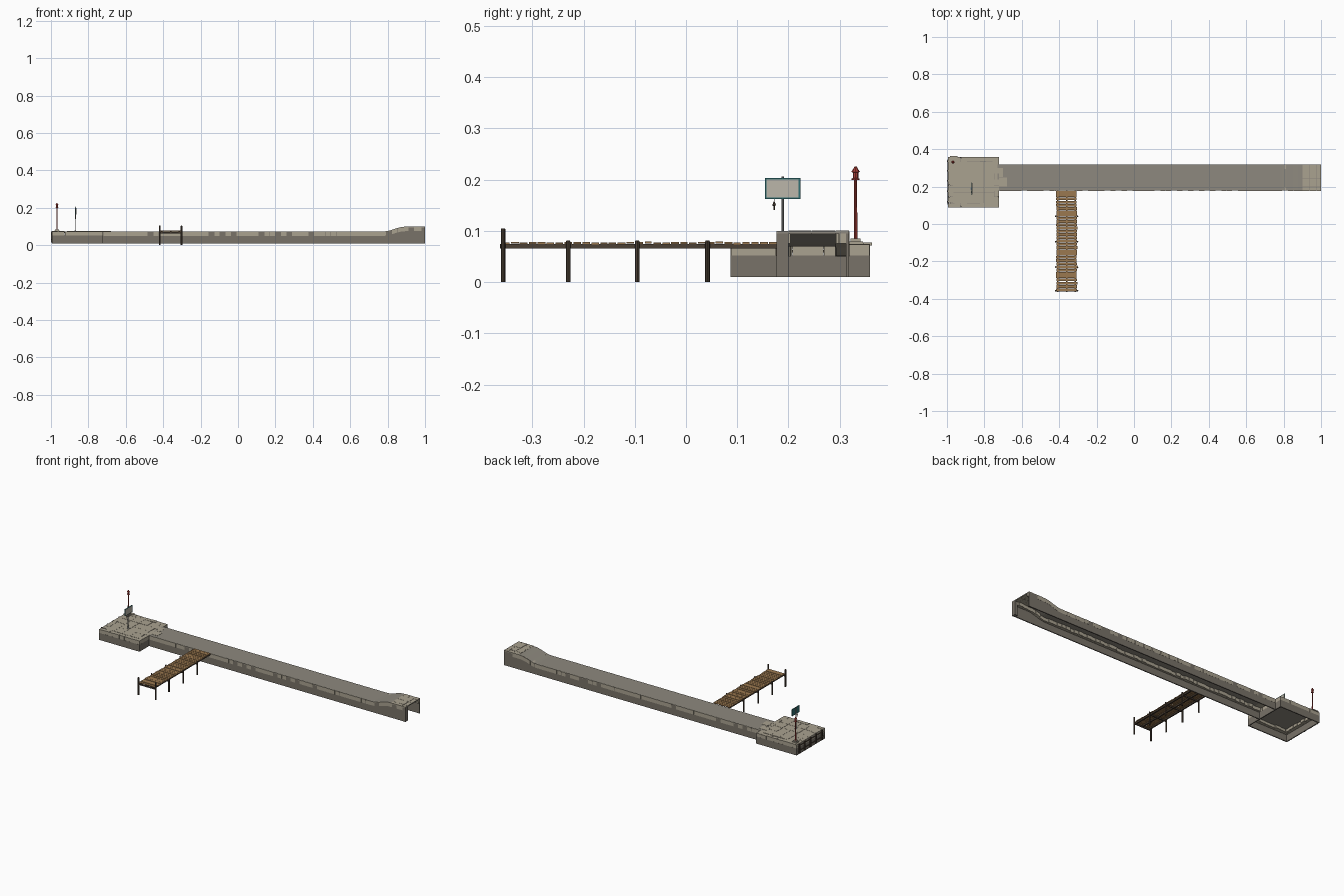
import bpy, bmesh, math, random
from mathutils import Matrix, Vector

if "Cube" in bpy.data.objects:
    bpy.data.objects.remove(bpy.data.objects["Cube"])

random.seed(4)
R = random.uniform

def mat(name, rgb):
    m = bpy.data.materials.new(name)
    m.diffuse_color = (*rgb, 1)
    m.use_nodes = True
    m.node_tree.nodes["Principled BSDF"].inputs["Base Color"].default_value = m.diffuse_color
    return m

STONE = mat("pale_stone", (0.40, 0.36, 0.28))
WALL = mat("wall_stone", (0.19, 0.17, 0.14))
DECK = mat("deck_stone", (0.27, 0.25, 0.21))
PLANK = mat("plank_wood", (0.33, 0.19, 0.08))
DARK = mat("dark_wood", (0.07, 0.05, 0.035))
RED = mat("red_paint", (0.40, 0.05, 0.04))
TEAL = mat("teal_paint", (0.03, 0.16, 0.17))
STEEL = mat("steel", (0.25, 0.26, 0.27))
CREAM = mat("cream_panel", (0.50, 0.47, 0.40))

def finish(name, bm, m):
    bmesh.ops.recalc_face_normals(bm, faces=bm.faces)
    me = bpy.data.meshes.new(name)
    bm.to_mesh(me)
    bm.free()
    ob = bpy.data.objects.new(name, me)
    me.materials.append(m)
    bpy.context.collection.objects.link(ob)
    return ob

def hexa(bm, x0, x1, y0, y1, z0, z1, rise=0.0):
    """Box whose x1 end is lifted by rise."""
    v = [bm.verts.new((x, y, z + (rise if x == x1 else 0)))
         for x in (x0, x1) for y in (y0, y1) for z in (z0, z1)]
    for f in ((0, 1, 3, 2), (4, 6, 7, 5), (0, 4, 5, 1), (2, 3, 7, 6), (0, 2, 6, 4), (1, 5, 7, 3)):
        bm.faces.new([v[i] for i in f])

def boxes(name, items, m):
    bm = bmesh.new()
    for it in items:
        hexa(bm, *it)
    return finish(name, bm, m)

def lathe(name, x, y, prof, m, n=8):
    """Stack of (radius, z) rings."""
    bm = bmesh.new()
    for (r0, a), (r1, b) in zip(prof, prof[1:]):
        bmesh.ops.create_cone(bm, segments=n, radius1=r0, radius2=r1, depth=b - a, cap_ends=True,
                              matrix=Matrix.Translation((x, y, (a + b) / 2)))
    return finish(name, bm, m)

def steps(a, b, n):
    return [a + (b - a) * i / n for i in range(n + 1)]

# ---- long pier: top line with a smooth rise near the far end
def top(x):
    t = min(max((x - 0.78) / 0.11, 0), 1)
    return 0.074 + 0.025 * t * t * (3 - 2 * t)

Y0, Y1 = 0.177, 0.319
XS = steps(-0.73, 0.78, 2) + steps(0.78, 0.89, 8)[1:] + [1.0]

def shell(name, ya, yb, zlow, drop, m):
    """Sheet along the pier under the top line; zlow None keeps a constant thickness."""
    bm = bmesh.new()
    rings = []
    for x in XS:
        zt = top(x) - drop
        zb = zt - 0.004 if zlow is None else zlow
        rings.append([bm.verts.new((x, y, z)) for y, z in ((ya, zb), (yb, zb), (yb, zt), (ya, zt))])
    for a, b in zip(rings, rings[1:]):
        for i in range(4):
            j = (i + 1) % 4
            bm.faces.new((a[i], a[j], b[j], b[i]))
    bm.faces.new(rings[0])
    bm.faces.new(rings[-1])
    return finish(name, bm, m)

shell("pier_deck", Y0 + 0.002, Y1 - 0.002, None, 0.0, DECK)
shell("pier_front_wall", Y0 + 0.001, Y0 + 0.007, 0.01, 0.004, WALL)
shell("pier_back_wall", Y1 - 0.007, Y1 - 0.001, 0.01, 0.004, WALL)

# coping stones along both pier edges, uneven on the inside
front, back = [], []
xs = steps(-0.72, 1.0, 58)
for a, b in zip(xs, xs[1:]):
    za, rise = top(a), top(b) - top(a)
    for lst, side in ((front, 0), (back, 1)):
        w, d = R(0.018, 0.028), R(0, 0.0012)
        ya, yb = (Y0 + d, Y0 + w) if side == 0 else (Y1 - w, Y1 - d)
        lst.append((a + 0.0004, b - 0.0004, ya, yb, za - 0.024, za - 0.0005, rise))
boxes("front_coping", front, STONE)
boxes("back_coping", back, STONE)

# paving and corner stone at the raised end
boxes("end_paving", [(a, b - 0.001, c, d - 0.001, 0.094, R(0.0995, 0.101))
                     for a, b in ((0.90, 0.94), (0.94, 0.975), (0.975, 1.0))
                     for c, d in ((Y0, 0.2), (0.2, 0.245), (0.245, 0.292), (0.292, Y1))], STONE)
boxes("end_pillar", [(0.98, 1.0, Y0, 0.2, 0.01, 0.095)], WALL)

# ---- pier head: hollow box with a paved slab
HX0, HX1, HY0, HY1 = -0.994, -0.722, 0.087, 0.359
T = 0.006
boxes("head_walls", [(HX0, HX1, HY0, HY0 + T, 0.01, 0.052), (HX0, HX1, HY1 - T, HY1, 0.01, 0.052),
                     (HX0, HX0 + T, HY0 + T, HY1 - T, 0.01, 0.052),
                     (HX1 - T, HX1, HY0 + T, HY1 - T, 0.01, 0.052)], WALL)
boxes("head_deck", [(HX0 + 0.01, HX1 - 0.005, HY0 + 0.01, HY1 - 0.01, 0.066, 0.072)], DECK)
cop = []
for a, b in zip(steps(HX0, HX1, 8), steps(HX0, HX1, 8)[1:]):
    cop.append((a, b - 0.0006, HY0 + R(0, 0.001), HY0 + R(0.022, 0.032), 0.05, R(0.073, 0.075)))
    cop.append((a, b - 0.0006, HY1 - R(0.022, 0.032), HY1 - R(0, 0.001), 0.05, R(0.073, 0.075)))
for a, b in zip(steps(HY0 + 0.028, HY1 - 0.028, 7), steps(HY0 + 0.028, HY1 - 0.028, 7)[1:]):
    cop.append((HX0, HX0 + R(0.022, 0.032), a, b - 0.0006, 0.05, R(0.073, 0.075)))
    cop.append((HX1 - R(0.022, 0.032), HX1, a, b - 0.0006, 0.05, R(0.073, 0.075)))
boxes("head_coping", cop, STONE)
gx, gy = steps(HX0 + 0.026, HX1 - 0.026, 4), steps(HY0 + 0.026, HY1 - 0.026, 4)
boxes("head_paving", [(a, b - 0.001, c, d - 0.001, 0.070, R(0.0738, 0.0748))
                      for a, b in zip(gx, gx[1:]) for c, d in zip(gy, gy[1:])], STONE)
boxes("joint_slabs", [(-0.722, -0.68, 0.2, 0.248, 0.07, 0.0752),
                      (-0.722, -0.70, 0.25, 0.30, 0.07, 0.0750)], STONE)

# timber fenders on the outer face
boxes("fenders", [(-1.0, HX0, y - 0.004, y + 0.004, 0.014, 0.073) for y in (0.12, 0.175, 0.23, 0.285, 0.335)]
      + [(-0.997, HX0, 0.105, 0.345, z, z + 0.005) for z in (0.028, 0.058)], DARK)

# ---- timber jetty
JX0, JX1 = -0.415, -0.305
ys = steps(-0.36, 0.178, 31)
bm = bmesh.new()
for a, b in zip(ys, ys[1:]):
    z, e = R(0.0735, 0.0755), R(-0.002, 0.002)
    hexa(bm, JX0 + e, JX1 + e, a + R(0.0005, 0.002), b - R(0.0005, 0.002), z, z + 0.0035)
finish("jetty_planks", bm, PLANK)
boxes("jetty_stringers", [(x - 0.004, x + 0.004, -0.363, 0.178, 0.066, 0.0745)
                          for x in (JX0 + 0.008, -0.36, JX1 - 0.008)], DARK)
PY = (-0.357, -0.23, -0.095, 0.042)
boxes("jetty_crossbeams", [(JX0 - 0.006, JX1 + 0.006, y - 0.003, y + 0.003, 0.062, 0.070) for y in PY], DARK)
for i, y in enumerate(PY):
    for side, x in (("left", JX0 - 0.003), ("right", JX1 + 0.003)):
        h = 0.105 if i == 0 else 0.081
        lathe(f"jetty_post_{side}_{i}", x, y, [(0.0045, 0), (0.0045, h - 0.002), (0.0035, h)], DARK)

# ---- harbour light
LX, LY = -0.968, 0.331
boxes("light_base", [(LX - 0.014, LX + 0.014, LY - 0.014, LY + 0.014, 0.073, 0.079),
                     (LX - 0.010, LX + 0.010, LY - 0.010, LY + 0.010, 0.079, 0.085)], STONE)
boxes("edge_plate", [(-0.985, -0.945, 0.345, 0.363, 0.072, 0.077)], STONE)
lathe("light_pole", LX, LY, [(0.0035, 0.085), (0.0028, 0.201)], RED)
lathe("light_lantern", LX, LY, [(0.008, 0.199), (0.008, 0.202), (0.0055, 0.203), (0.0055, 0.214),
                                (0.0085, 0.215), (0.004, 0.222), (0.002, 0.226)], RED)

# ---- sign post with blank board and small hanging lamp
SX, SY = -0.87, 0.189
lathe("sign_post", SX, SY, [(0.007, 0.074), (0.007, 0.077), (0.0022, 0.078), (0.0022, 0.206)], STEEL)
boxes("sign_frame", [(SX + 0.001, SX + 0.005, 0.154, 0.223, 0.162, 0.203)], TEAL)
boxes("sign_panel", [(SX + 0.004, SX + 0.006, 0.157, 0.220, 0.165, 0.200)], CREAM)
boxes("lamp_hanger", [(SX + 0.002, SX + 0.003, 0.1715, 0.1725, 0.155, 0.164)], DARK)
lathe("hanging_lamp", SX + 0.0025, 0.172, [(0.0015, 0.141), (0.0015, 0.149), (0.004, 0.150), (0.001, 0.157)], DARK, 6)
